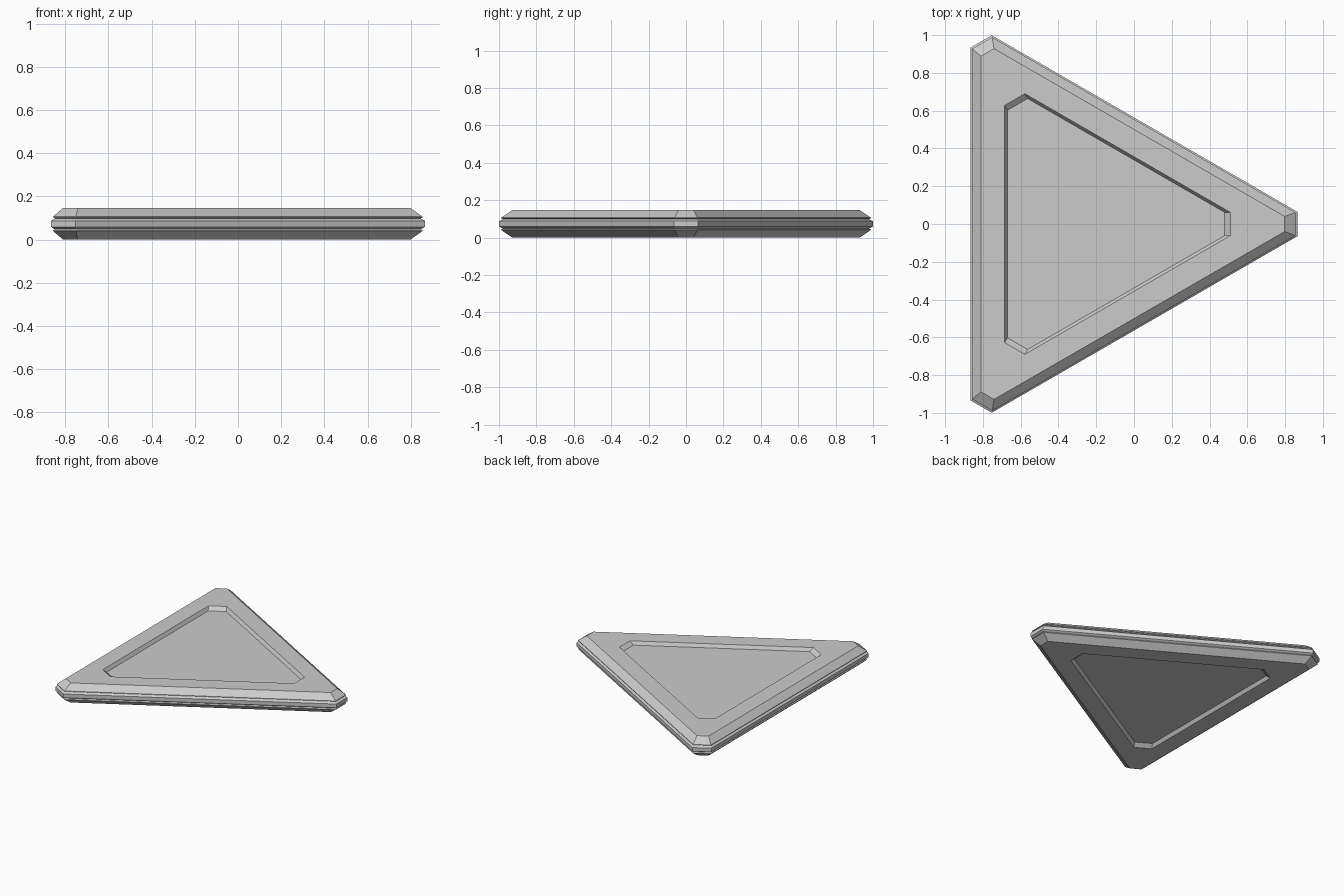
import bpy, bmesh, math

if "Cube" in bpy.data.objects:
    bpy.data.objects.remove(bpy.data.objects["Cube"])

CX = -0.251   # triangle centroid
MID = 0.0735  # half thickness


def ring(bm, d, c, z):
    """Corner-cut triangle: d = distance to sides, c = distance to cut corners."""
    h = (2 * d - c) * math.tan(math.radians(30))
    verts = []
    for k in range(3):
        a = math.radians(120 * k)
        for s in (-h, h):
            verts.append(bm.verts.new((CX + c * math.cos(a) - s * math.sin(a),
                                       c * math.sin(a) + s * math.cos(a), z)))
    return verts


# Upper half of the section, from the recess floor outward to the middle band
half = [
    (0.419, 0.731, 0.049),    # recess floor
    (0.434, 0.761, MID),      # recess rim
    (0.559, 1.049, MID),      # top face edge
    (0.606, 1.106, 0.033),    # bevel bottom
    (0.606, 1.106, 0.030),    # upper lip
    (0.596, 1.096, 0.025),    # groove
    (0.606, 1.106, 0.020),    # band lip
    (0.614, 1.116, 0.014),    # middle band
]
section = half + [(d, c, -z) for d, c, z in reversed(half)]

bm = bmesh.new()
rings = [ring(bm, d, c, z + MID) for d, c, z in section]
for a, b in zip(rings, rings[1:]):
    for i in range(6):
        j = (i + 1) % 6
        bm.faces.new((a[i], b[i], b[j], a[j]))
bm.faces.new(rings[0])
bm.faces.new(rings[-1])
bmesh.ops.recalc_face_normals(bm, faces=bm.faces)

mesh = bpy.data.meshes.new("triangular_plate")
bm.to_mesh(mesh)
bm.free()
bpy.context.collection.objects.link(bpy.data.objects.new("triangular_plate", mesh))
